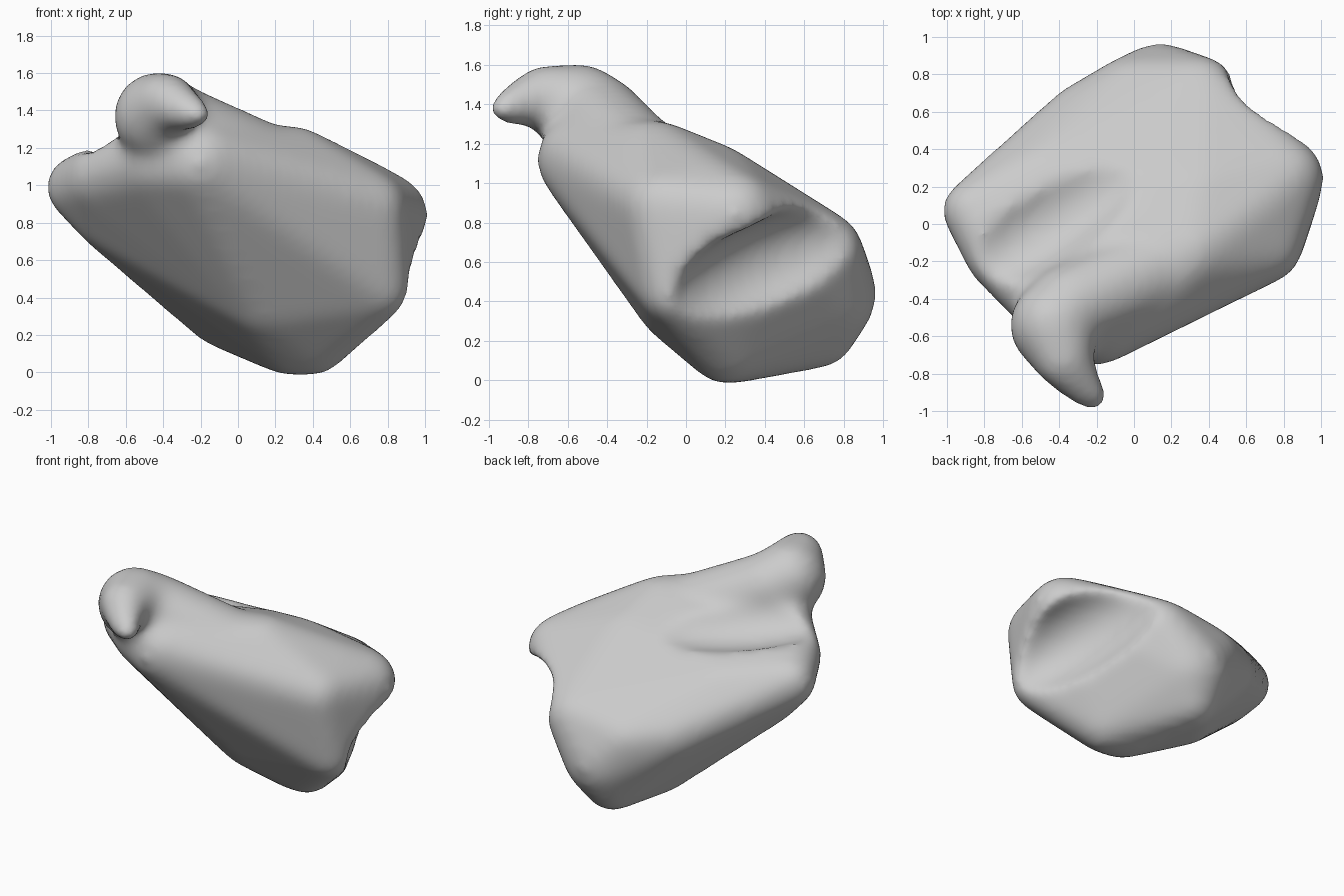
import bpy
import bmesh
from mathutils import Vector, Matrix

default = bpy.data.objects.get("Cube")
if default:
    bpy.data.objects.remove(default, do_unlink=True)

SWELL = .02  # makes up for the slight loss when the surface is smoothed


def unit_sphere():
    bm = bmesh.new()
    bmesh.ops.create_icosphere(bm, subdivisions=3, radius=1)
    return bm


def add_hull(bm, balls):
    """Stretch a tight skin over a group of balls given as (x, y, z, radius)."""
    points = [Vector(place) + direction * (radius + SWELL)
              for *place, radius in balls for direction in directions]
    verts = [bm.verts.new(point) for point in points]
    result = bmesh.ops.convex_hull(bm, input=verts)
    inside = [g for g in result["geom_interior"] if isinstance(g, bmesh.types.BMVert)]
    bmesh.ops.delete(bm, geom=inside, context="VERTS")


def make_object(name, bm):
    """Turn a bmesh into a linked object with outward normals."""
    bmesh.ops.recalc_face_normals(bm, faces=bm.faces[:])
    mesh = bpy.data.meshes.new(name)
    bm.to_mesh(mesh)
    bm.free()
    obj = bpy.data.objects.new(name, mesh)
    bpy.context.collection.objects.link(obj)
    return obj


def groove(name, centre, normal, along, size):
    """A long ellipsoid, lying along a direction, that hollows out a trough."""
    z = Vector(normal).normalized()
    x = Vector(along)
    x = (x - z * x.dot(z)).normalized()
    turn = Matrix((x, z.cross(x), z)).transposed().to_4x4()
    bm = unit_sphere()
    matrix = Matrix.Translation(centre) @ turn @ Matrix.Diagonal((*size, 1))
    bmesh.ops.transform(bm, matrix=matrix, verts=bm.verts[:])
    return make_object(name, bm)


def add_remesh(obj):
    remesh = obj.modifiers.new("remesh", "REMESH")
    remesh.mode = "VOXEL"
    remesh.voxel_size = .026


ball = unit_sphere()
directions = [v.co.copy() for v in ball.verts]
ball.free()

# Rounded corners of the main block
body = [
    (.8, .25, .84, .2),       # upper ridge of the joint end
    (.68, .12, .93, .18),     # upper right edge
    (.75, -.06, .45, .15),    # lower front lobe
    (.7, -.12, .88, .18),     # front shoulder
    (.4, .2, .17, .17),       # bottom lobe
    (.28, .22, .18, .18),
    (.15, -.02, .42, .22),    # lower front face
    (.14, .69, .44, .26),     # back lobe
    (.1, .68, .24, .16),      # back heel
    (.36, .71, .66, .17),     # back upper corner
    (-.02, .7, .6, .18),      # back edge
    (-.28, .55, .66, .18),    # back left edge
    (-.48, .25, .9, .19),     # left ridge
    (-.1, .4, .32, .16),      # underside
    (-.36, .17, .56, .15),    # left underside
    (-.7, .05, .82, .15),
    (-.2, -.53, 1.12, .21),   # swelling under the horn
    (-.42, -.42, 1.12, .2),   # neck of the horn
    (-.86, .07, .99, .15),    # outer left lobe
    (-.72, -.16, 1.04, .17),  # inner left lobe
    (.35, .15, 1, .18),       # upper face
    (.3, -.15, 1.1, .2),      # upper front edge
]

# Hooked horn, from its root to the tip
horn = [
    (.1, -.25, 1.1, .23),
    (-.34, -.44, 1.32, .21),
    (-.43, -.54, 1.37, .22),
    (-.38, -.72, 1.44, .14),
    (-.28, -.86, 1.4, .09),
    (-.22, -.92, 1.38, .06),
]

bm = bmesh.new()
add_hull(bm, body)
for pair in zip(horn, horn[1:]):
    add_hull(bm, pair)
bone = make_object("bone", bm)

# Troughs across the joint end and along the upper face
hollows = [
    groove("end_trough", (.86, .49, .56), (.69, .49, -.53), (-.32, .77, .33),
           (.7, .27, .29)),
    groove("top_valley", (-.42, .05, 1.32), (-.1, .25, .95), (.8, .5, -.2),
           (.7, .24, .22)),
]

# Fuse the parts, cut the troughs and melt everything into one soft surface
add_remesh(bone)
for hollow in hollows:
    hollow.hide_render = True
    cut = bone.modifiers.new(hollow.name, "BOOLEAN")
    cut.operation = "DIFFERENCE"
    cut.solver = "EXACT"
    cut.object = hollow
add_remesh(bone)
smooth = bone.modifiers.new("smooth", "SMOOTH")
smooth.factor = .5
smooth.iterations = 30

graph = bpy.context.evaluated_depsgraph_get()
baked = bpy.data.meshes.new_from_object(bone.evaluated_get(graph))
bone.modifiers.clear()
bone.data = baked
for hollow in hollows:
    bpy.data.objects.remove(hollow, do_unlink=True)
baked.shade_smooth()

# One plain pale grey over the whole bone
grey = bpy.data.materials.new("pale_grey")
grey.use_nodes = True
colour = (.6, .6, .6, 1)
grey.diffuse_color = colour
grey.node_tree.nodes["Principled BSDF"].inputs["Base Color"].default_value = colour
baked.materials.clear()
baked.materials.append(grey)
